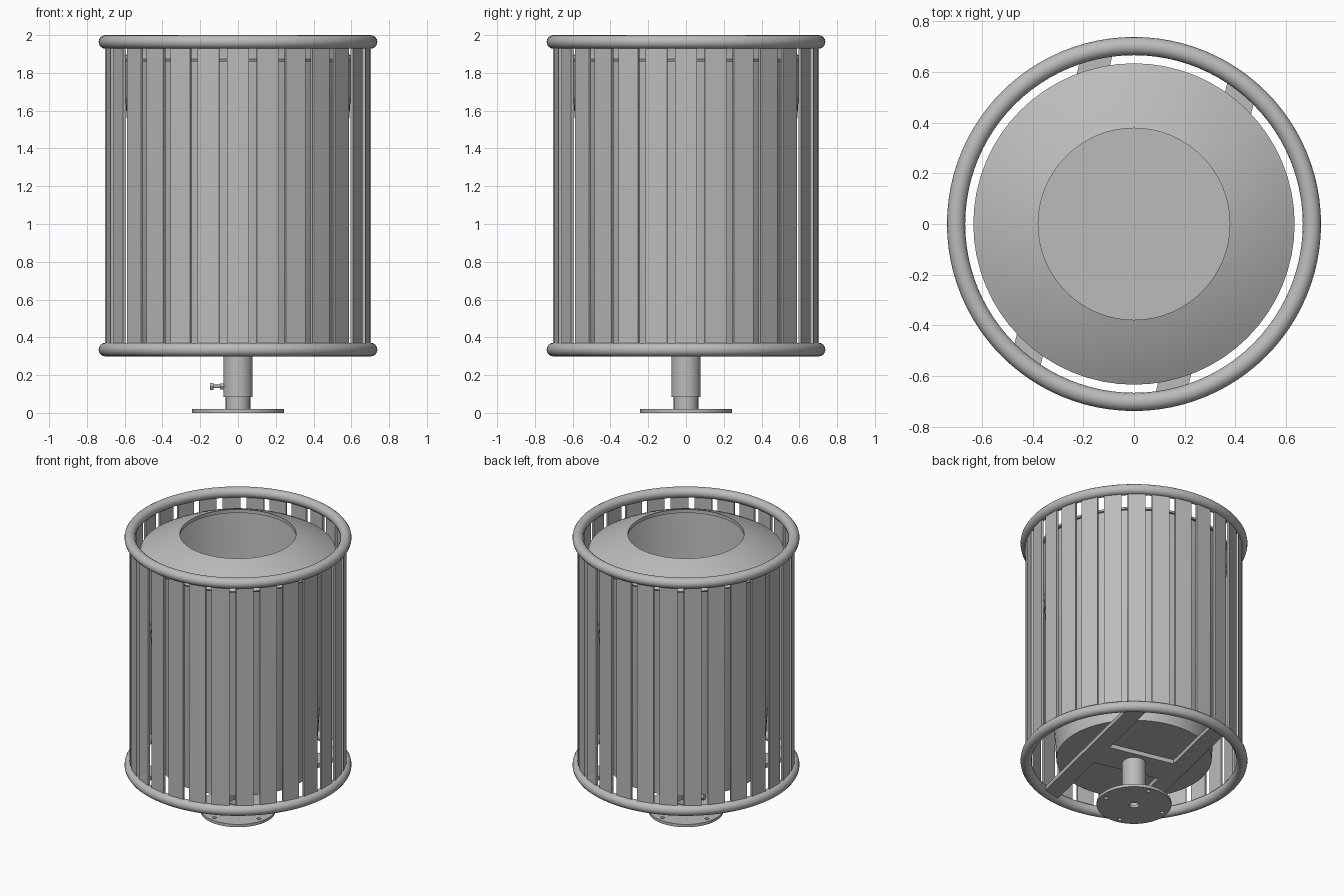
import bpy, bmesh, math
from mathutils import Matrix, Vector

cube = bpy.data.objects.get("Cube")
if cube:
    bpy.data.objects.remove(cube, do_unlink=True)

# One flat grey metal
metal = bpy.data.materials.new("grey_metal")
metal.use_nodes = True
grey = (0.5, 0.5, 0.5, 1)
metal.diffuse_color = grey
metal.node_tree.nodes["Principled BSDF"].inputs["Base Color"].default_value = grey


def finish(name, bm, smooth=True):
    bmesh.ops.recalc_face_normals(bm, faces=bm.faces)
    mesh = bpy.data.meshes.new(name)
    bm.to_mesh(mesh)
    bm.free()
    mesh.materials.append(metal)
    obj = bpy.data.objects.new(name, mesh)
    bpy.context.collection.objects.link(obj)
    if smooth:
        bpy.ops.object.select_all(action='DESELECT')
        obj.select_set(True)
        bpy.context.view_layer.objects.active = obj
        bpy.ops.object.shade_smooth_by_angle(angle=math.radians(35))
    return obj


def lathe(name, profile, segments=64, closed=False):
    """Revolve (radius, height) points around z."""
    bm = bmesh.new()
    verts = [bm.verts.new((r, 0, z)) for r, z in profile]
    pairs = list(zip(verts, verts[1:]))
    if closed:
        pairs.append((verts[-1], verts[0]))
    edges = [bm.edges.new(p) for p in pairs]
    bmesh.ops.spin(bm, geom=verts + edges, axis=(0, 0, 1), cent=(0, 0, 0),
                   angle=math.tau, steps=segments, use_merge=True)
    bmesh.ops.remove_doubles(bm, verts=bm.verts, dist=1e-5)
    return finish(name, bm)


def box(name, size, center, turn=0):
    bm = bmesh.new()
    bmesh.ops.create_cube(bm, size=1, matrix=Matrix.Rotation(turn, 4, 'Z')
                          @ Matrix.Translation(center) @ Matrix.Diagonal((*size, 1)))
    return finish(name, bm, False)


def rod(name, radius, x0, x1, z, segments=24):
    """Cylinder lying along x."""
    bm = bmesh.new()
    bmesh.ops.create_cone(bm, cap_ends=True, segments=segments, radius1=radius,
                          radius2=radius, depth=x1 - x0,
                          matrix=Matrix.Translation(((x0 + x1) / 2, 0, z))
                          @ Matrix.Rotation(math.pi / 2, 4, 'Y'))
    return finish(name, bm)


# Top and bottom tube rings
for name, z in (("bottom_ring", 0.335), ("top_ring", 1.964)):
    circle = [(0.702 + 0.036 * math.cos(i * math.tau / 16),
               z + 0.036 * math.sin(i * math.tau / 16)) for i in range(16)]
    lathe(name, circle, 96, True)

# Upright slats
SLATS = 28
for i in range(SLATS):
    box(f"slat_{i + 1}", (0.015, 0.116, 1.63), (0.697, 0, 1.15), i * math.tau / SLATS)

# Tapered inner bin, open at the top
lathe("inner_bin", [(0, 0.347), (0.505, 0.347), (0.61, 1.865),
                    (0.6, 1.865), (0.495, 0.357), (0, 0.357)])

# Domed lid with a round opening
radii = [0.378 + 0.256 * i / 8 for i in range(9)]
dome = [(r, 2.055 - 0.452 * r * r) for r in radii]
under = [(r - 0.006, z - 0.012) for r, z in reversed(dome[1:])]
lathe("domed_lid", dome + under + [(0.378, 1.965)], 64, True)

# Base bars under the bin, joined by a cross plate
TURN = math.radians(-13)
for name, side in (("left_base_bar", 1), ("right_base_bar", -1)):
    box(name, (0.12, 1.27, 0.03), (0.293 * side, 0, 0.33), TURN)
box("cross_plate", (0.466, 0.22, 0.03), (0, 0, 0.33), TURN)

# Telescoping post
lathe("post_sleeve", [(0.077, 0.083), (0.077, 0.316), (0.065, 0.316), (0.065, 0.083)],
      48, True)
lathe("post_core", [(0.065, 0.018), (0.065, 0.31), (0.045, 0.31), (0.045, 0.018)],
      48, True)

# Floor flange with drilled holes
flange = lathe("floor_flange", [(0, 0), (0.243, 0), (0.243, 0.02), (0, 0.02)])
drill = bmesh.new()
holes = [(Vector((0, 0, 0)), 0.032)]
for k in range(4):
    spot = Matrix.Rotation(TURN + k * math.pi / 2, 3, 'Z') @ Vector((0.205, 0, 0))
    holes.append((spot, 0.014))
for spot, radius in holes:
    bmesh.ops.create_cone(drill, cap_ends=True, segments=24, radius1=radius,
                          radius2=radius, depth=0.2, matrix=Matrix.Translation(spot))
cutter = finish("flange_drill", drill, False)
cutter.hide_render = True
cutter.hide_viewport = True
cut = flange.modifiers.new("holes", 'BOOLEAN')
cut.operation = 'DIFFERENCE'
cut.solver = 'EXACT'
cut.object = cutter

# Clamp bolt on the post
rod("bolt_shaft", 0.009, -0.14, -0.06, 0.14)
rod("bolt_head", 0.021, -0.148, -0.129, 0.14, 6)
rod("bolt_nut", 0.019, -0.094, -0.074, 0.14, 6)
